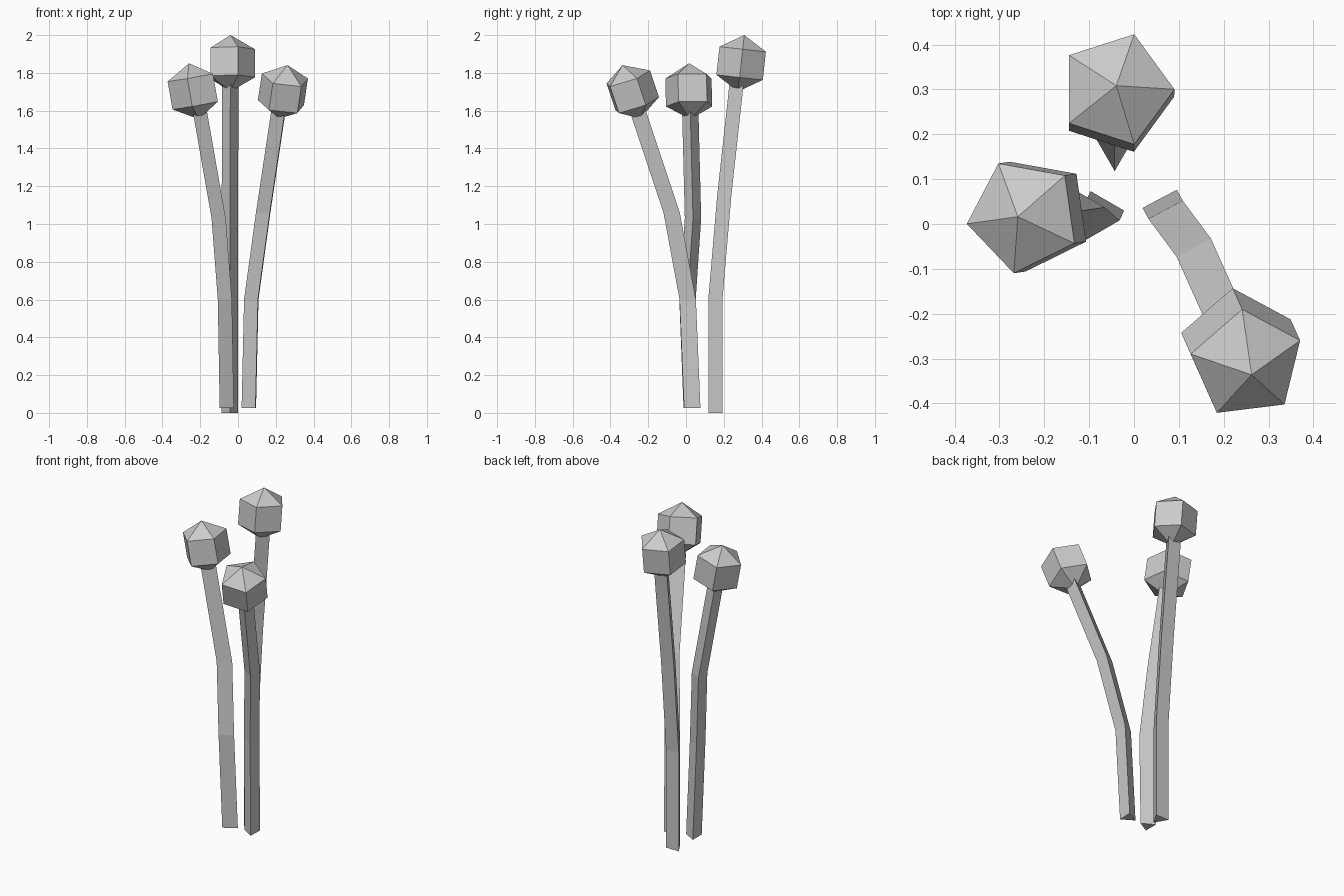
import bpy, bmesh
from math import cos, sin, radians
from mathutils import Vector

if "Cube" in bpy.data.objects:
    bpy.data.objects.remove(bpy.data.objects["Cube"])


def make_object(name, bm):
    bmesh.ops.recalc_face_normals(bm, faces=bm.faces)
    mesh = bpy.data.meshes.new(name)
    bm.to_mesh(mesh)
    bm.free()
    obj = bpy.data.objects.new(name, mesh)
    bpy.context.collection.objects.link(obj)
    return obj


def ring(bm, center, radius, sides, turn):
    angles = [radians(turn + 360 * i / sides) for i in range(sides)]
    return [bm.verts.new(Vector(center) + radius * Vector((cos(a), sin(a), 0))) for a in angles]


def bridge(bm, a, b):
    n = len(a)
    for i in range(n):
        j = (i + 1) % n
        bm.faces.new((a[i], a[j], b[j], b[i]))


def stem(name, path, turn):
    # three-sided tube swept along a bent path
    bm = bmesh.new()
    rings = [ring(bm, p, 0.05, 3, turn) for p in path]
    for a, b in zip(rings, rings[1:]):
        bridge(bm, a, b)
    bm.faces.new(rings[0])
    bm.faces.new(rings[-1])
    return make_object(name, bm)


def bulb(name, center, axis, turn, radius=0.15):
    # five-sided low-poly ball, tilted along the stem
    bm = bmesh.new()
    low = ring(bm, (0, 0, -radius / 2), radius * cos(radians(30)), 5, turn)
    high = ring(bm, (0, 0, radius / 2), radius * cos(radians(30)), 5, turn)
    bridge(bm, low, high)
    for loop, z in ((low, -radius), (high, radius)):
        pole = bm.verts.new((0, 0, z))
        for i in range(5):
            bm.faces.new((loop[i], loop[(i + 1) % 5], pole))
    obj = make_object(name, bm)
    obj.rotation_mode = 'QUATERNION'
    # shortest tilt from vertical to the stem direction
    obj.rotation_quaternion = Vector((0, 0, 1)).rotation_difference(axis)
    obj.location = center
    return obj


# name: stem path (ends at the bulb centre), stem turn, bulb turn
stalks = {
    "back": ([(-0.043, 0.168, 0), (-0.043, 0.168, 0.6),
              (-0.043, 0.215, 1.15), (-0.04, 0.292, 1.851)], -90, 0),
    "left": ([(-0.072, 0.03, 0.027), (-0.082, 0.008, 0.6),
              (-0.115, 0.037, 1.03), (-0.233, 0.02, 1.703)], 0, 44),
    "right": ([(0.069, 0.034, 0.027), (0.082, 0.01, 0.6),
               (0.145, -0.075, 1.06), (0.241, -0.289, 1.70)], -62, 24),
}
for side, (path, stem_turn, bulb_turn) in stalks.items():
    stem(side + "_stem", path, stem_turn)
    bulb(side + "_bulb", path[-1], Vector(path[-1]) - Vector(path[-2]), bulb_turn)
